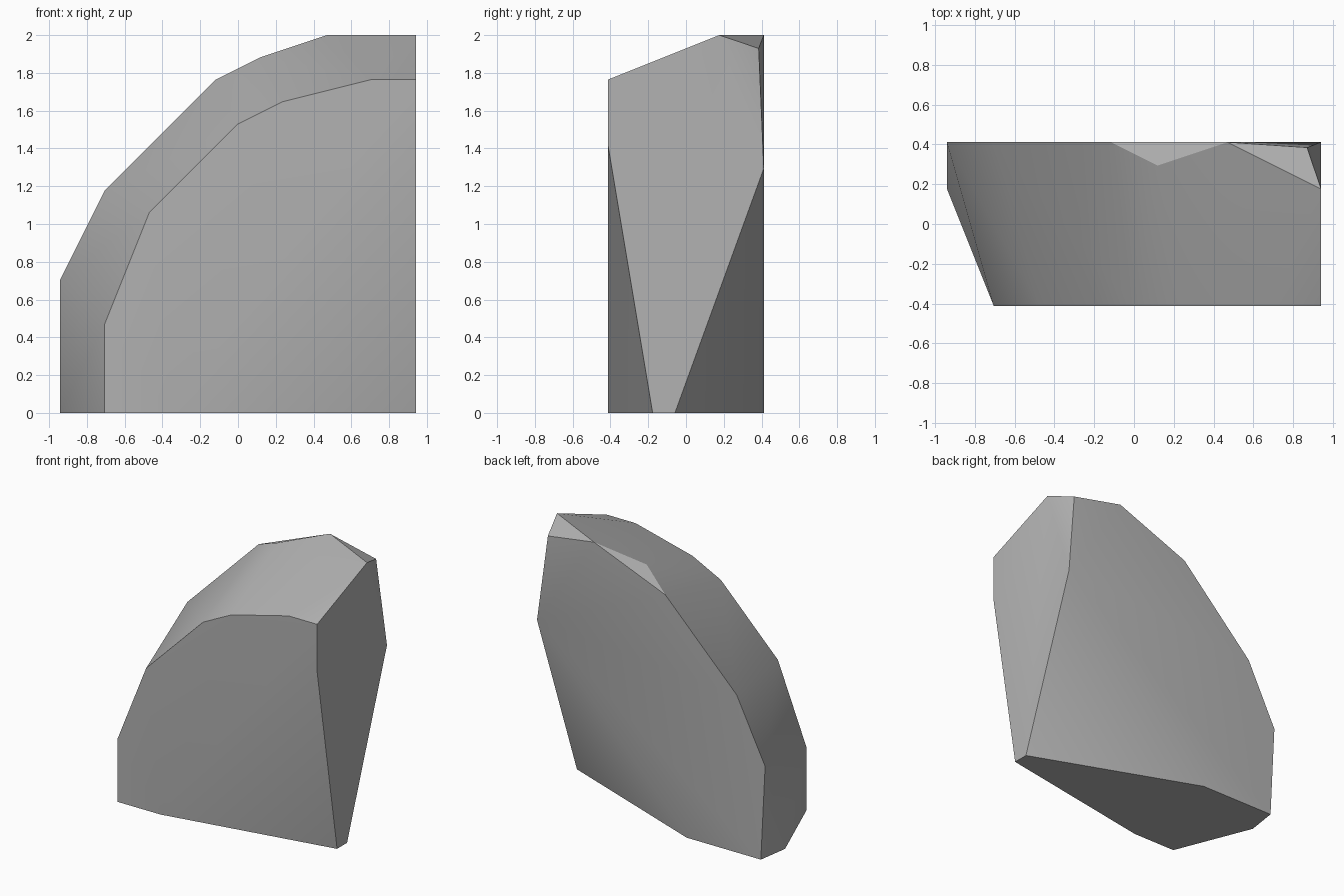
import bpy
import bmesh
import math

cube = bpy.data.objects.get("Cube")
if cube:
    bpy.data.objects.remove(cube, do_unlink=True)

UNIT = 2 / 17          # grid step the rock was cut on
DEPTH = 3.5            # half the thickness, in steps

# Front face outline (x, z), from the base over the curve to the flat side
front_outline = [(-6, 0), (-6, 4), (-4, 9), (0, 13), (2, 14), (6, 15),
                 (8, 15), (8, 12), (-3, 0)]

# Back face outline (x, z), wider and taller than the front
back_outline = [(-7.7, 0), (-8, 6), (-6, 10), (-1, 15), (4, 17),
                (8, 11), (-2.5, 0)]

# Chipped corners between the two faces (x, y, z)
chips = [(-8, 1.5, 0), (1, 2.5, 16), (8, 1.5, 17), (7.4, 3.27, 16.4),
         (8, -1.5, 0), (8, -0.5, 0)]

points = [(x, -DEPTH, z) for x, z in front_outline]
points += [(x, DEPTH, z) for x, z in back_outline]
points += chips

# Wrap the outlines into one solid and merge flat triangles
bm = bmesh.new()
for p in points:
    bm.verts.new([c * UNIT for c in p])
hull = bmesh.ops.convex_hull(bm, input=bm.verts[:])
loose = [v for v in bm.verts if not v.link_faces]
bmesh.ops.delete(bm, geom=loose, context='VERTS')
bmesh.ops.dissolve_limit(bm, angle_limit=math.radians(0.5),
                         verts=bm.verts[:], edges=bm.edges[:])
bmesh.ops.recalc_face_normals(bm, faces=bm.faces[:])

mesh = bpy.data.meshes.new("rock")
bm.to_mesh(mesh)
bm.free()
rock = bpy.data.objects.new("rock", mesh)
bpy.context.collection.objects.link(rock)

# Plain grey stone
stone = bpy.data.materials.new("grey_stone")
stone.use_nodes = True
grey = (0.45, 0.45, 0.45, 1)
stone.diffuse_color = grey
stone.node_tree.nodes["Principled BSDF"].inputs["Base Color"].default_value = grey
mesh.materials.append(stone)

# Soft shading over shallow bends, crisp rims
bpy.ops.object.select_all(action='DESELECT')
rock.select_set(True)
bpy.context.view_layer.objects.active = rock
bpy.ops.object.shade_smooth_by_angle(angle=math.radians(30))
